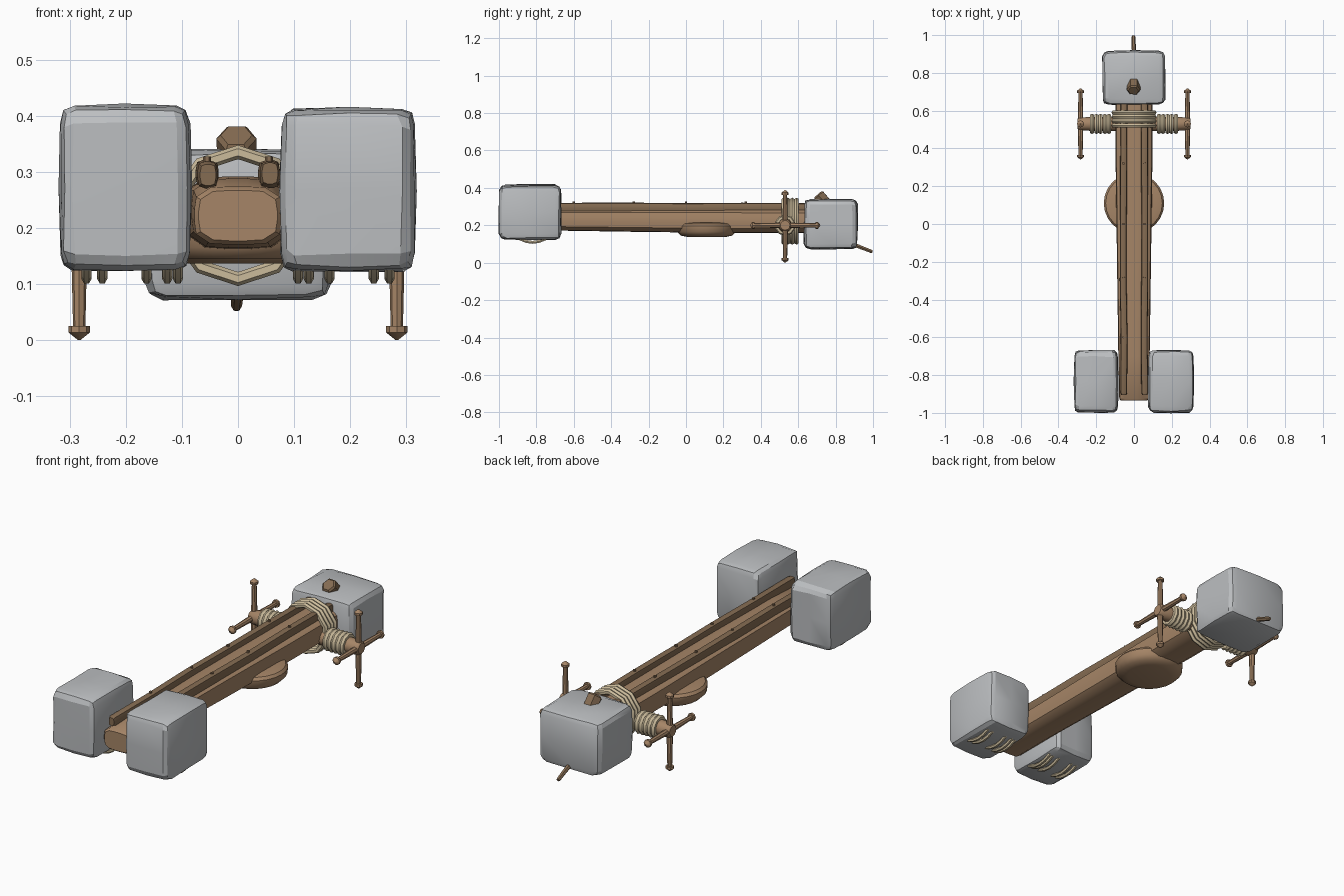
import bpy, bmesh, math, random
from mathutils import Vector, Matrix

if "Cube" in bpy.data.objects:
    bpy.data.objects.remove(bpy.data.objects["Cube"])

random.seed(4)

def material(name, rgb):
    m = bpy.data.materials.new(name)
    m.diffuse_color = (*rgb, 1)
    m.use_nodes = True
    m.node_tree.nodes["Principled BSDF"].inputs["Base Color"].default_value = m.diffuse_color
    return m

WOOD = material("wood", (0.38, 0.235, 0.135))
DARK = material("dark wood", (0.235, 0.15, 0.085))
ROPE = material("rope", (0.60, 0.50, 0.33))
STONE = material("stone", (0.50, 0.515, 0.53))

def finish(name, bm, mat, angle=30):
    bmesh.ops.recalc_face_normals(bm, faces=bm.faces)
    me = bpy.data.meshes.new(name)
    bm.to_mesh(me)
    bm.free()
    me.materials.append(mat)
    ob = bpy.data.objects.new(name, me)
    bpy.context.collection.objects.link(ob)
    bpy.ops.object.select_all(action='DESELECT')
    ob.select_set(True)
    bpy.context.view_layer.objects.active = ob
    bpy.ops.object.shade_smooth_by_angle(angle=math.radians(angle))
    return ob

def loft(bm, rings, closed=False):
    """Skin a list of equal-length point rings; cap the ends unless closed."""
    vs = [[bm.verts.new(p) for p in r] for r in rings]
    n = len(vs[0])
    for a, b in zip(vs, vs[1:] + ([vs[0]] if closed else [])):
        for i in range(n):
            bm.faces.new((a[i], a[(i + 1) % n], b[(i + 1) % n], b[i]))
    if not closed:
        bm.faces.new(vs[0])
        bm.faces.new(vs[-1])

def section(x, y, z, rx, rz, power=2, n=16):
    """Rounded-rectangle ring in the xz plane."""
    ring = []
    for i in range(n):
        t = 2 * math.pi * (i + 0.5) / n
        c, s = math.cos(t), math.sin(t)
        k = (abs(c) ** power + abs(s) ** power) ** (-1 / power)
        ring.append((x + rx * c * k, y, z + rz * s * k))
    return ring

def turned(bm, start, end, profile, n=8):
    """Turned part along start-end; profile holds (fraction, radius)."""
    a, b = Vector(start), Vector(end)
    q = (b - a).to_track_quat('Z', 'Y')
    loft(bm, [[a.lerp(b, f) + q @ Vector((r * math.cos(2 * math.pi * i / n),
              r * math.sin(2 * math.pi * i / n), 0)) for i in range(n)]
              for f, r in profile])

def hoop(bm, centre, axis, ru, rv, r, n=12, m=6):
    """Rope hoop around the x or y axis."""
    c = Vector(centre)
    rings = []
    for i in range(n):
        t = 2 * math.pi * (i + 0.5) / n
        ring = []
        for j in range(m):
            p = 2 * math.pi * j / m
            u = (ru + r * math.cos(p)) * math.cos(t)
            v = (rv + r * math.cos(p)) * math.sin(t)
            w = r * math.sin(p)
            ring.append(c + Vector((w, u, v) if axis == 'x' else (u, w, v)))
        rings.append(ring)
    loft(bm, rings, closed=True)

def stone(name, lo, hi, power=9):
    """Worn block: cube with tight border loops, pulled in at its edges."""
    lo, hi = Vector(lo), Vector(hi)
    mid, half = (lo + hi) / 2, (hi - lo) / 2
    bm = bmesh.new()
    bmesh.ops.create_cube(bm, size=2)
    bmesh.ops.subdivide_edges(bm, edges=bm.edges[:], cuts=3, use_grid_fill=True)
    for v in bm.verts:
        p = Vector([math.copysign(0.8, c) if 0.3 < abs(c) < 0.7 else c for c in v.co])
        p *= sum(abs(c) ** power for c in p) ** (-1 / power)
        p += Vector([random.uniform(-0.025, 0.015) for _ in range(3)])
        v.co = mid + Vector([a * b for a, b in zip(p, half)])
    return finish(name, bm, STONE, 24)

# Main beam, slightly wider toward the back
bm = bmesh.new()
loft(bm, [section(0, y, z, rx, rz, 4) for y, z, rx, rz in (
    (-0.935, 0.222, 0.070, 0.045), (-0.925, 0.222, 0.078, 0.052),
    (-0.70, 0.230, 0.083, 0.058), (-0.2, 0.228, 0.090, 0.064),
    (0.3, 0.225, 0.097, 0.066), (0.66, 0.225, 0.097, 0.066))])
finish("beam", bm, WOOD, 35)

# Two rails on top, with small pegs
for s, side in ((-1, "left"), (1, "right")):
    bm = bmesh.new()
    ys = [-0.905, -0.89, -0.6, -0.3, 0, 0.3, 0.63, 0.645]
    loft(bm, [section(s * (0.055 + random.uniform(-0.003, 0.003)), y,
                      0.296 + random.uniform(-0.002, 0.002),
                      0.014 if i in (0, 7) else 0.018,
                      0.019 if i in (0, 7) else 0.024, 4, 12)
              for i, y in enumerate(ys)])
    finish(side + "_rail", bm, DARK, 35)
    bm = bmesh.new()
    for y in (-0.6, -0.28, 0.0, 0.32):
        turned(bm, (s * 0.055, y, 0.30), (s * 0.055, y, 0.327), ((0, 0.008), (1, 0.007)), 6)
    finish(side + "_rail_pegs", bm, DARK)

# Flat round plate under the beam
bm = bmesh.new()
loft(bm, [[(r * math.cos(2 * math.pi * i / 24), 0.11 + r * math.sin(2 * math.pi * i / 24), z)
           for i in range(24)] for z, r in ((0.137, 0.10), (0.145, 0.137), (0.165, 0.157),
                                             (0.195, 0.160), (0.208, 0.150), (0.214, 0.12))])
finish("under_plate", bm, WOOD, 40)

# Stone blocks
stone("front_left_stone", (-0.318, -1.0, 0.122), (-0.083, -0.665, 0.42))
stone("front_right_stone", (0.075, -1.0, 0.122), (0.318, -0.665, 0.415))
stone("rear_stone", (-0.168, 0.63, 0.072), (0.168, 0.92, 0.342))

# Rope strands sagging under the front stones
for s, side in ((-1, "left"), (1, "right")):
    bm = bmesh.new()
    for x in (0.107, 0.126, 0.145, 0.163, 0.242, 0.256, 0.270):
        if x in (0.145, 0.256):
            continue
        rings = []
        for i in range(7):
            t = i / 6 * 2 - 1
            y, z = -0.82 + 0.11 * t, 0.109 + 0.045 * t * t
            rings.append([(s * x + 0.009 * math.cos(math.pi * j / 3), y,
                           z + 0.009 * math.sin(math.pi * j / 3)) for j in range(6)])
        loft(bm, rings)
    finish(side + "_stone_rope", bm, ROPE, 35)

# Rope lashing round the beam
bm = bmesh.new()
for i in range(4):
    hoop(bm, (0, 0.522 + 0.023 * i, 0.222), 'y', 0.113, 0.113, 0.0125, 10)
finish("beam_lashing", bm, ROPE, 35)

# Cross axle, rope coils and turning handles
bm = bmesh.new()
turned(bm, (-0.30, 0.53, 0.2), (0.30, 0.53, 0.2),
       ((0, 0.026), (0.015, 0.033), (0.12, 0.037), (0.88, 0.037), (0.985, 0.033), (1, 0.026)), 12)
finish("axle", bm, WOOD, 40)

HANDLE = ((0, 0.002), (0.035, 0.019), (0.065, 0.019), (0.0651, 0.011), (0.5, 0.015),
          (0.9349, 0.011), (0.935, 0.019), (0.965, 0.019), (1, 0.002))
for s, side in ((-1, "left"), (1, "right")):
    bm = bmesh.new()
    for i in range(5):
        hoop(bm, (s * (0.132 + 0.0225 * i), 0.53, 0.2), 'x', 0.044, 0.044, 0.0125, 10)
    finish(side + "_axle_rope", bm, ROPE, 35)
    bm = bmesh.new()
    turned(bm, (s * 0.283, 0.53, 0.0), (s * 0.283, 0.53, 0.388), HANDLE)
    turned(bm, (s * 0.283, 0.342, 0.2), (s * 0.283, 0.718, 0.2), HANDLE)
    finish(side + "_handles", bm, WOOD, 35)

# Wooden pegs through the rear stone
bm = bmesh.new()
turned(bm, (0, 0.78, 0.28), (-0.003, 0.705, 0.365),
       ((0, 0.034), (0.93, 0.036), (1, 0.028)), 6)
finish("top_peg", bm, DARK)
bm = bmesh.new()
turned(bm, (0.002, 0.85, 0.115), (-0.003, 0.997, 0.058), ((0, 0.013), (0.95, 0.010), (1, 0.007)), 6)
finish("tail_peg", bm, DARK)
